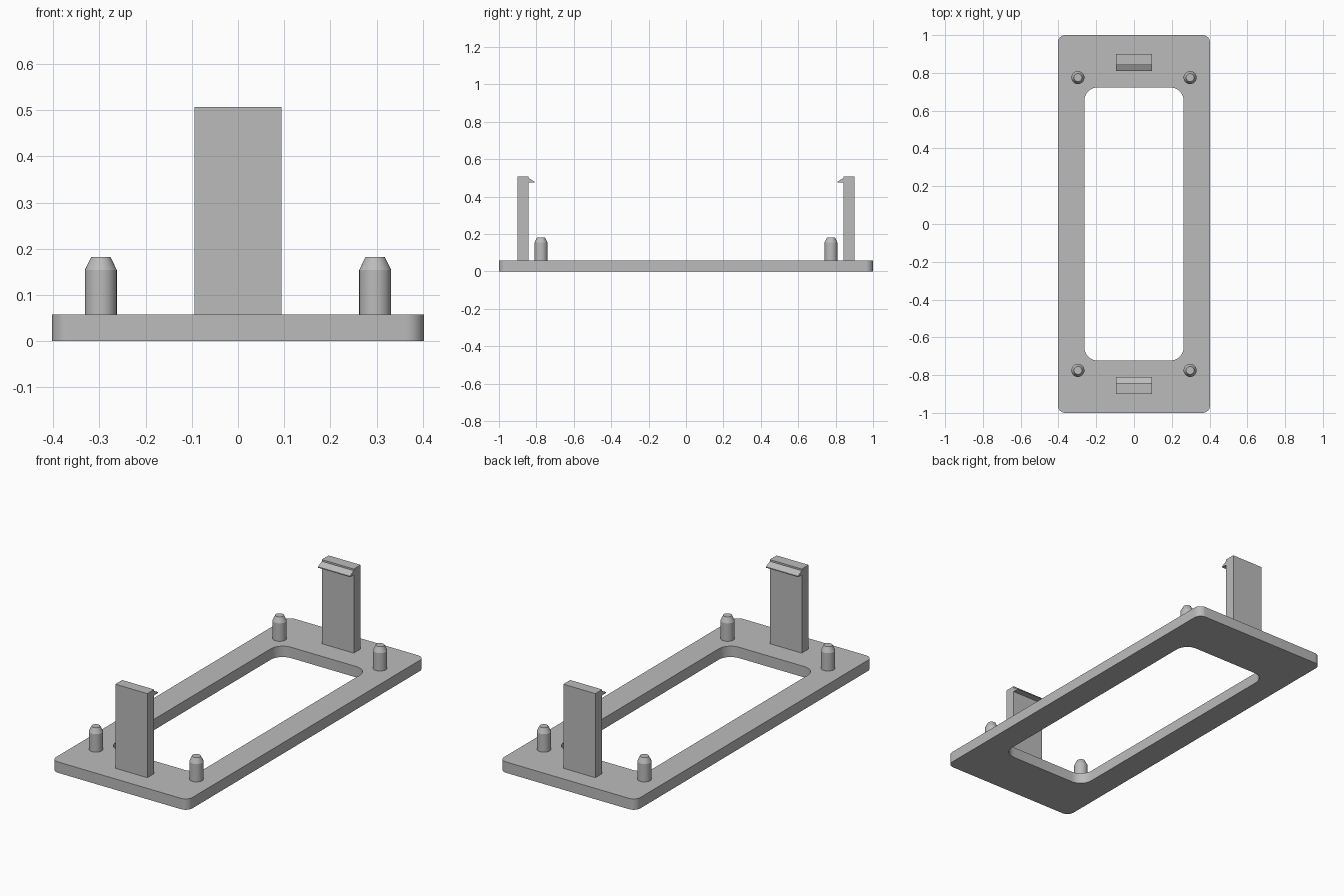
import bpy, bmesh
from math import cos, sin, pi, radians

cube = bpy.data.objects.get("Cube")
if cube:
    bpy.data.objects.remove(cube, do_unlink=True)

grey = bpy.data.materials.new("plain grey")
grey.use_nodes = True
grey.diffuse_color = (0.5, 0.5, 0.5, 1)
grey.node_tree.nodes["Principled BSDF"].inputs["Base Color"].default_value = (0.5, 0.5, 0.5, 1)

BASE_TOP = 0.058


def finish(name, bm):
    bmesh.ops.recalc_face_normals(bm, faces=bm.faces)
    mesh = bpy.data.meshes.new(name)
    bm.to_mesh(mesh)
    bm.free()
    mesh.materials.append(grey)
    obj = bpy.data.objects.new(name, mesh)
    bpy.context.collection.objects.link(obj)
    bpy.ops.object.select_all(action="DESELECT")
    obj.select_set(True)
    bpy.context.view_layer.objects.active = obj
    bpy.ops.object.shade_smooth_by_angle(angle=radians(25))
    return obj


def rounded_rect(hx, hy, r, steps=8):
    """Outline of a rectangle with rounded corners, counter-clockwise."""
    pts = []
    for i, (sx, sy) in enumerate([(1, 1), (-1, 1), (-1, -1), (1, -1)]):
        for k in range(steps + 1):
            a = (i + k / steps) * pi / 2
            pts.append((sx * (hx - r) + r * cos(a), sy * (hy - r) + r * sin(a)))
    return pts


# Base frame: matching outer and inner outlines bridged into a ring
bm = bmesh.new()
outlines = [(rounded_rect(0.403, 1.0, 0.04), 0), (rounded_rect(0.403, 1.0, 0.04), BASE_TOP),
            (rounded_rect(0.263, 0.723, 0.07), BASE_TOP), (rounded_rect(0.263, 0.723, 0.07), 0)]
rings = [[bm.verts.new((x, y, z)) for x, y in pts] for pts, z in outlines]
n = len(rings[0])
for i, ring in enumerate(rings):
    after = rings[(i + 1) % len(rings)]
    for k in range(n):
        j = (k + 1) % n
        bm.faces.new((ring[k], ring[j], after[j], after[k]))
finish("base_frame", bm)


# Locating pegs: cylinders with tapered tips
def peg(name, x, y):
    bm = bmesh.new()
    levels = [(0.0345, BASE_TOP), (0.0345, 0.154), (0.021, 0.182)]
    sides = 32
    rings = [[bm.verts.new((x + r * cos(2 * pi * k / sides), y + r * sin(2 * pi * k / sides), z))
              for k in range(sides)] for r, z in levels]
    for low, high in zip(rings, rings[1:]):
        for k in range(sides):
            j = (k + 1) % sides
            bm.faces.new((low[k], low[j], high[j], high[k]))
    bm.faces.new(rings[0])
    bm.faces.new(rings[-1])
    finish(name, bm)


# Snap clips: side profile with an inward hook, extruded across the width
def clip(name, side):
    profile = [(0.9, BASE_TOP), (0.9, 0.507), (0.842, 0.507), (0.842, 0.498),
               (0.81, 0.481), (0.81, 0.476), (0.842, 0.476), (0.842, BASE_TOP)]
    bm = bmesh.new()
    face = bm.faces.new([bm.verts.new((-0.0945, side * y, z)) for y, z in profile])
    out = bmesh.ops.extrude_face_region(bm, geom=[face])
    moved = [v for v in out["geom"] if isinstance(v, bmesh.types.BMVert)]
    bmesh.ops.translate(bm, verts=moved, vec=(0.189, 0, 0))
    finish(name, bm)


for end, sy in (("front", -1), ("back", 1)):
    clip(end + "_clip", sy)
    for hand, sx in (("left", 1), ("right", -1)):
        peg(f"{end}_{hand}_peg", sx * 0.297, sy * 0.775)
